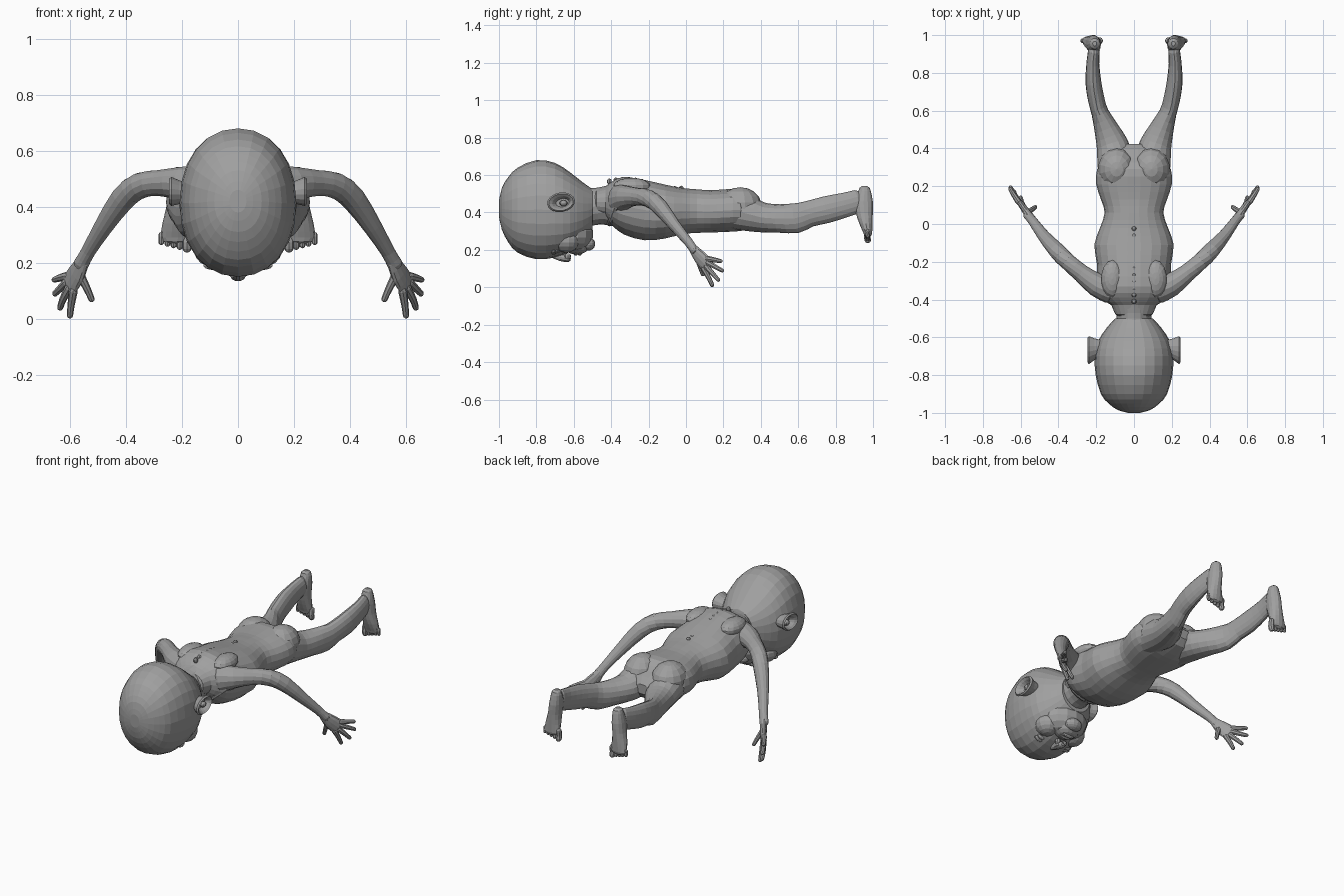
import bpy, bmesh, math
from mathutils import Vector, Matrix

default_cube = bpy.data.objects.get("Cube")
if default_cube:
    bpy.data.objects.remove(default_cube, do_unlink=True)

grey = bpy.data.materials.new("plain_grey")
grey.use_nodes = True
grey.diffuse_color = (0.35, 0.35, 0.35, 1)
grey.node_tree.nodes["Principled BSDF"].inputs["Base Color"].default_value = grey.diffuse_color


def finish(name, bm):
    bmesh.ops.recalc_face_normals(bm, faces=bm.faces[:])
    mesh = bpy.data.meshes.new(name)
    bm.to_mesh(mesh)
    bm.free()
    mesh.materials.append(grey)
    obj = bpy.data.objects.new(name, mesh)
    bpy.context.collection.objects.link(obj)
    return obj


def spline(stations, steps):
    """Smooth curve through the stations (x, y, z, half width, half height)."""
    pts = [stations[0]] + list(stations) + [stations[-1]]
    out = []
    for p, q, r, s in zip(pts, pts[1:], pts[2:], pts[3:]):
        for i in range(steps):
            t = i / steps
            out.append([b + t * (c - a) / 2
                        + t * t * (a - 2.5 * b + 2 * c - d / 2)
                        + t ** 3 * (1.5 * (b - c) + (d - a) / 2)
                        for a, b, c, d in zip(p, q, r, s)])
    out.append(list(stations[-1]))
    return out


def loft(name, stations, sides=16, steps=2, hint=(1, 0, 0), axis=None,
         square=1.0, dome=True, flip=1):
    """Elliptical tube with rounded ends; flip=-1 mirrors it across x."""
    path = spline(stations, steps)
    last = len(path) - 1
    rings = []
    for i, s in enumerate(path):
        tan = Vector(axis) if axis else (
            Vector(path[min(i + 1, last)][:3]) - Vector(path[max(i - 1, 0)][:3]))
        rings.append((Vector(s[:3]), tan.normalized(), s[3], s[4]))
    if dome:
        for end, sign in ((0, -1), (last, 1)):
            c, t, a, b = rings[0] if end == 0 else rings[-1]
            for angle in (0.6, 1.2):
                k = math.cos(angle)
                ring = (c + t * sign * min(a, b) * math.sin(angle), t, a * k, b * k)
                rings.insert(0, ring) if end == 0 else rings.append(ring)
    bm = bmesh.new()
    loops = []
    for c, t, a, b in rings:
        u = Vector(hint)
        u = (u - t * u.dot(t)).normalized()
        v = t.cross(u)
        loop = []
        for k in range(sides):
            ang = math.tau * k / sides
            cs, sn = math.cos(ang), math.sin(ang)
            cs = math.copysign(abs(cs) ** square, cs)
            sn = math.copysign(abs(sn) ** square, sn)
            p = c + u * a * cs + v * b * sn
            loop.append(bm.verts.new((p.x * flip, p.y, p.z)))
        loops.append(loop)
    for low, high in zip(loops, loops[1:]):
        for k in range(sides):
            n = (k + 1) % sides
            bm.faces.new((low[k], low[n], high[n], high[k]))
    bm.faces.new(loops[0])
    bm.faces.new(loops[-1])
    return finish(name, bm)


def blob(name, centre, radii, tilt=0, flip=1, seg=14):
    """Ellipsoid, tilted about x."""
    bm = bmesh.new()
    bmesh.ops.create_uvsphere(bm, u_segments=seg, v_segments=seg // 2 + 2, radius=1)
    turn = Matrix.Rotation(tilt, 4, "X") @ Matrix.Diagonal((*radii, 1))
    place = Matrix.Translation((centre[0] * flip, centre[1], centre[2]))
    bmesh.ops.transform(bm, matrix=place @ turn, verts=bm.verts)
    return finish(name, bm)


def along_y(rows):
    """Rows of (y, lowest z, highest z, half width) become centred stations."""
    return [(0, y, (lo + hi) / 2, w, (hi - lo) / 2) for y, lo, hi, w in rows]


# Head: cranium, jaw and neck
loft("cranium", along_y([
    (-1, .38, .46, .03), (-.985, .31, .53, .085), (-.95, .24, .59, .135),
    (-.9, .185, .64, .175), (-.8, .15, .68, .203), (-.7, .16, .665, .208),
    (-.62, .19, .615, .19), (-.55, .25, .56, .145), (-.5, .31, .525, .1)]),
    sides=24, axis=(0, 1, 0), square=.93, dome=False)
blob("jaw", (0, -.6, .285), (.135, .105, .1))
blob("muzzle", (0, -.585, .225), (.075, .07, .05))
blob("chin", (0, -.525, .232), (.055, .04, .036))
loft("neck", along_y([(-.58, .31, .54, .1), (-.5, .33, .53, .092),
                      (-.44, .335, .54, .095), (-.36, .32, .56, .13)]), axis=(0, 1, 0))

# Face: nose, lips
loft("nose", [(0, -.72, .18, .016, .02), (0, -.67, .163, .02, .024),
              (0, -.635, .153, .028, .02)], sides=10)
for label, y in (("upper_lip", -.59), ("lower_lip", -.568)):
    blob(label, (0, y, .183), (.04, .012, .014), seg=10)

# Torso
loft("torso", along_y([
    (-.43, .37, .54, .12), (-.39, .325, .57, .175), (-.33, .28, .592, .195),
    (-.22, .25, .575, .195), (-.11, .26, .55, .21), (-.02, .283, .532, .18),
    (.06, .29, .525, .155), (.13, .292, .52, .175), (.21, .295, .525, .2),
    (.29, .3, .525, .195), (.35, .315, .475, .15)]),
    sides=22, axis=(0, 1, 0), square=.9)

# Spine ridge
for i in range(12):
    blob(f"vertebra_{i + 1}", (0, -.41 + .035 * i, .566 + .016 * math.sin(i * .5) - .0025 * i),
         (.014, .013, .016), seg=8)

for side, f in (("left", 1), ("right", -1)):
    # Facial features and ear with a hollow cup
    blob(f"{side}_upper_eyelid", (.085, -.708, .192), (.042, .014, .018), flip=f, seg=10)
    blob(f"{side}_eye", (.085, -.69, .195), (.036, .014, .017), flip=f, seg=10)
    blob(f"{side}_nostril", (.022, -.632, .166), (.016, .018, .016), flip=f, seg=8)
    blob(f"{side}_cheek", (.09, -.64, .25), (.07, .07, .065), flip=f)
    loft(f"{side}_ear", [(.17, -.655, .45, .04, .032), (.21, -.663, .452, .058, .043),
                         (.238, -.668, .455, .075, .052), (.246, -.668, .455, .066, .045),
                         (.235, -.664, .453, .052, .034), (.212, -.66, .452, .036, .022)],
         hint=(0, 1, .15), axis=(1, 0, 0), steps=1, dome=False, flip=f)
    blob(f"{side}_ear_lobe_ridge", (.222, -.655, .45), (.016, .022, .016), flip=f, seg=8)

    # Shoulder blade, buttock and collar bone
    blob(f"{side}_shoulder_blade", (.115, -.29, .54), (.06, .1, .045), flip=f)
    blob(f"{side}_buttock", (.092, .29, .435), (.1, .115, .1), flip=f)
    loft(f"{side}_collar_bone", [(.02, -.41, .34, .014, .014), (.1, -.4, .36, .015, .015),
                                 (.18, -.37, .43, .016, .016)], sides=8, hint=(0, 1, 0), flip=f)

    # Arm from shoulder to wrist
    loft(f"{side}_arm", [
        (.13, -.35, .47, .07, .085), (.2, -.32, .482, .062, .062),
        (.28, -.26, .485, .047, .047), (.35, -.2, .475, .045, .047),
        (.41, -.14, .43, .043, .045), (.48, -.06, .33, .031, .034),
        (.535, .015, .24, .024, .026), (.56, .045, .195, .022, .028)],
        sides=14, hint=(0, 1, 0), flip=f)

    # Palm, fingers and thumb
    loft(f"{side}_palm", [(.553, .04, .205, .026, .02), (.577, .075, .16, .041, .019),
                          (.6, .108, .125, .043, .016)],
         sides=12, hint=(.35, .35, .87), flip=f)
    digits = {
        "index_finger": ((.588, .095, .1), (.596, .122, .05), (.6, .14, .012)),
        "middle_finger": ((.603, .11, .11), (.625, .145, .07), (.635, .172, .04)),
        "ring_finger": ((.612, .12, .13), (.638, .165, .105), (.653, .193, .09)),
        "little_finger": ((.612, .118, .152), (.64, .16, .145), (.655, .185, .14)),
        "thumb": ((.563, .062, .155), (.538, .078, .105), (.523, .09, .07)),
    }
    for part, joints in digits.items():
        loft(f"{side}_{part}", [(*p, r, r) for p, r in zip(joints, (.016, .013, .011))],
             sides=8, hint=(.5, -.5, 0), flip=f)

    # Leg from hip to ankle
    loft(f"{side}_leg", [
        (.1, .26, .41, .09, .1), (.103, .36, .385, .092, .088),
        (.115, .42, .372, .085, .079), (.145, .5, .368, .066, .076),
        (.18, .59, .37, .046, .08), (.2, .66, .393, .044, .07),
        (.215, .75, .415, .042, .072), (.218, .85, .44, .034, .066),
        (.212, .92, .46, .031, .062)], flip=f)

    # Foot hanging down, sole facing back
    loft(f"{side}_foot", [
        (.208, .955, .515, .03, .034), (.212, .95, .46, .037, .05),
        (.218, .953, .4, .038, .047), (.224, .962, .34, .046, .036),
        (.226, .972, .29, .052, .024)], sides=14, flip=f, axis=(0, 0, -1))

    # Toes, largest on the inside
    for i in range(5):
        size = .017 if i == 0 else .0125 - .0006 * i
        x = .182 + .022 * i + (.004 if i else 0)
        tip = .253 + .005 * i
        loft(f"{side}_toe_{i + 1}", [(x, .972, .3, size, size), (x, .968, tip + .02, size, size),
                                     (x, .972, tip, size, size)],
             sides=8, flip=f)
